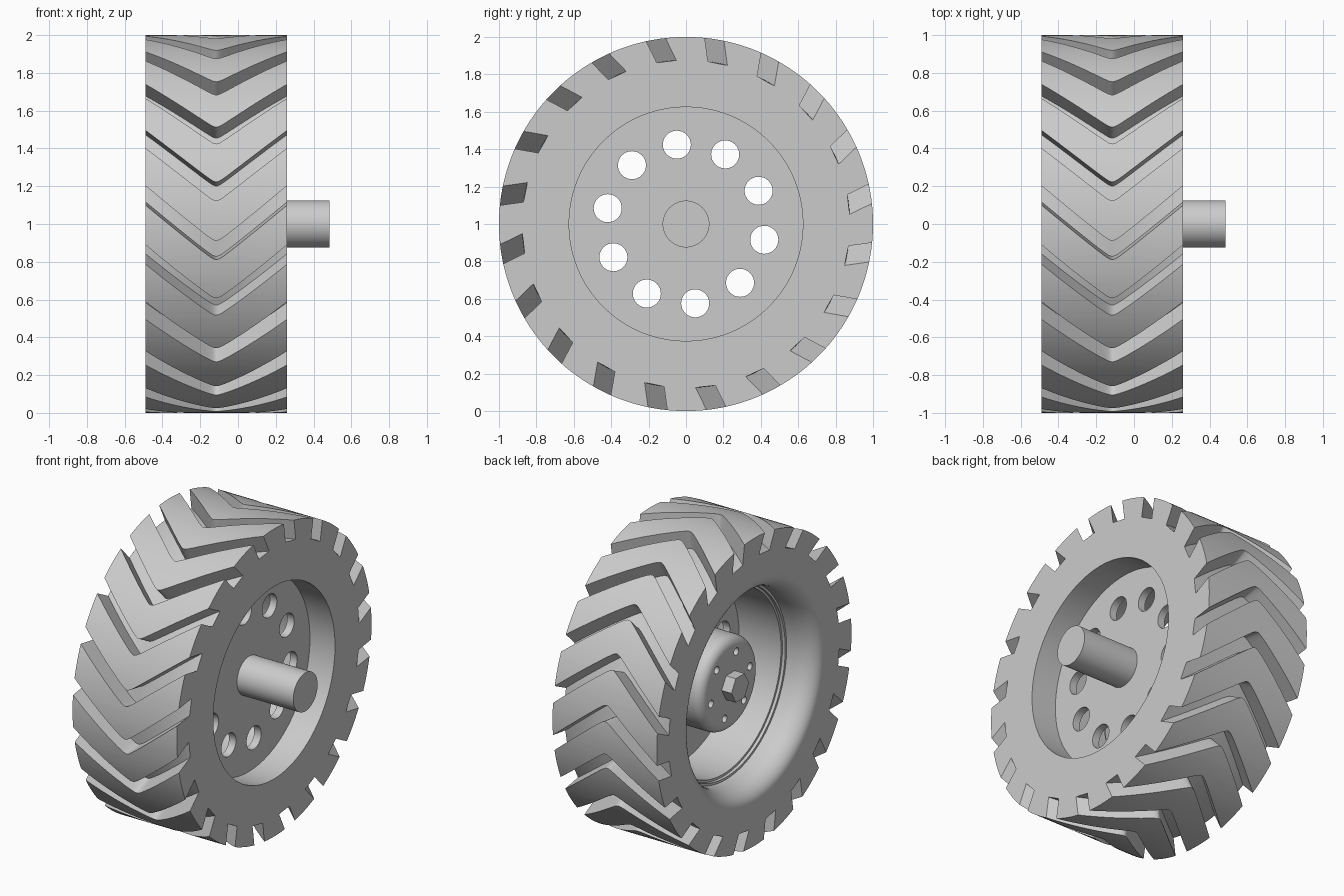
import bpy, bmesh, math
from mathutils import Matrix, Vector

if "Cube" in bpy.data.objects:
    bpy.data.objects.remove(bpy.data.objects["Cube"], do_unlink=True)

grey = bpy.data.materials.new("plain grey")
grey.use_nodes = True
grey.diffuse_color = (0.6, 0.6, 0.6, 1)
grey.node_tree.nodes["Principled BSDF"].inputs["Base Color"].default_value = (0.6, 0.6, 0.6, 1)

LEFT, RIGHT = -0.49, 0.26          # tyre side faces
MID = (LEFT + RIGHT) / 2
FLOOR = 0.877                      # radius at the bottom of the tread grooves


def radial(x, r, a):
    """Point at radius r and angle a around the wheel axis."""
    return Vector((x, r * math.cos(a), 1 + r * math.sin(a)))


def finish(name, bm):
    bmesh.ops.recalc_face_normals(bm, faces=bm.faces)
    mesh = bpy.data.meshes.new(name)
    bm.to_mesh(mesh)
    bm.free()
    mesh.materials.append(grey)
    obj = bpy.data.objects.new(name, mesh)
    bpy.context.collection.objects.link(obj)
    return obj


def activate(obj):
    bpy.ops.object.select_all(action='DESELECT')
    obj.select_set(True)
    bpy.context.view_layer.objects.active = obj


def smooth(obj):
    activate(obj)
    bpy.ops.object.shade_smooth_by_angle(angle=math.radians(30))


def revolve(name, profile, closed=False, steps=96):
    """Turn an (x, radius) profile around the axis; open ends are capped."""
    bm = bmesh.new()
    rings = [[bm.verts.new(radial(x, r, math.tau * i / steps)) for i in range(steps)]
             for x, r in profile]
    pairs = list(zip(rings, rings[1:]))
    if closed:
        pairs.append((rings[-1], rings[0]))
    else:
        bm.faces.new(rings[0])
        bm.faces.new(rings[-1])
    for a, b in pairs:
        for i in range(steps):
            j = (i + 1) % steps
            bm.faces.new((a[i], a[j], b[j], b[i]))
    return finish(name, bm)


def add_rod(bm, x0, x1, r, centre=(0, 1), sides=32):
    """Cylinder lying along x."""
    place = Matrix.Translation(((x0 + x1) / 2, *centre)) @ Matrix.Rotation(math.pi / 2, 4, 'Y')
    bmesh.ops.create_cone(bm, cap_ends=True, segments=sides, radius1=r, radius2=r,
                          depth=x1 - x0, matrix=place)


def cut(obj, cutter):
    cutter.hide_render = True
    mod = obj.modifiers.new("cut", 'BOOLEAN')
    mod.operation = 'DIFFERENCE'
    mod.solver = 'EXACT'
    mod.object = cutter
    activate(obj)
    bpy.ops.object.modifier_apply(modifier=mod.name)
    bpy.data.objects.remove(cutter, do_unlink=True)


def rod_ring(name, count, ring, r, start, x0, x1):
    """Circle of rods used to drill holes."""
    bm = bmesh.new()
    for i in range(count):
        p = radial(0, ring, start + math.tau * i / count)
        add_rod(bm, x0, x1, r, (p.y, p.z))
    return finish(name, bm)


# Tyre and rim body: rounded lip and stepped bowl on the left, plain recess on the right
lip = [(LEFT + 0.14 * (1 - math.cos(a)), 0.72 - 0.1 * math.sin(a))
       for a in (math.pi / 2 * i / 10 for i in range(11))]
body = lip + [(LEFT + 0.2, 0.62), (LEFT + 0.2, 0.605), (LEFT + 0.22, 0.605),
              (LEFT + 0.22, 0.59), (0.03, 0.59), (0.08, 0.59), (0.08, 0.625),
              (RIGHT, 0.625), (RIGHT, 1), (LEFT, 1)]
tyre = revolve("tyre", body, closed=True, steps=180)

# Chevron grooves, each cut straight in along the direction of its own tip
half = [0, 0.008, 0.018, 0.032, 0.06, 0.12, 0.18, 0.24, 0.3, 0.35, 0.39]
across = [-u for u in reversed(half[1:])] + half
bm = bmesh.new()
for k in range(20):
    a = math.radians(8 + 18 * k)
    out = Vector((0, math.cos(a), math.sin(a)))
    side = Vector((0, math.sin(a), -math.cos(a)))
    rows = []
    for u in across:
        sweep = 0.808 * (math.hypot(u, 0.02) - 0.02)
        row = []
        for off, top in ((-0.05, False), (0.05, False), (0.05, True), (-0.05, True)):
            t = sweep + off
            h = 1.1 if top else math.sqrt(FLOOR ** 2 - t ** 2)
            row.append(bm.verts.new(Vector((MID + u, 0, 1)) + out * h + side * t))
        rows.append(row)
    bm.faces.new(rows[0])
    bm.faces.new(rows[-1])
    for p, q in zip(rows, rows[1:]):
        for i in range(4):
            j = (i + 1) % 4
            bm.faces.new((p[i], p[j], q[j], q[i]))
cut(tyre, finish("groove_cutter", bm))
smooth(tyre)

# Wheel disc with ten round holes
disc = revolve("wheel_disc", [(0.03, 0.6), (0.08, 0.6)])
cut(disc, rod_ring("hole_cutter", 10, 0.427, 0.075, math.radians(96.6), -0.1, 0.2))
smooth(disc)

# Hub drum with a rounded rim and six small bolt holes
FACE = -0.32
rim = [(FACE + 0.06 * (1 - math.sin(a)), 0.24 + 0.06 * math.cos(a))
       for a in (math.pi / 2 * (1 - i / 8) for i in range(9))]
hub = revolve("hub", rim + [(0.035, 0.3)])
cut(hub, rod_ring("bolt_hole_cutter", 6, 0.205, 0.024, math.radians(-73), FACE - 0.1, FACE + 0.05))
smooth(hub)

# Hexagonal centre nut
bm = bmesh.new()
add_rod(bm, FACE - 0.07, FACE + 0.01, 0.09, sides=6)
finish("centre_nut", bm)

# Axle stub
bm = bmesh.new()
add_rod(bm, 0.07, 0.485, 0.125, sides=64)
smooth(finish("axle", bm))
